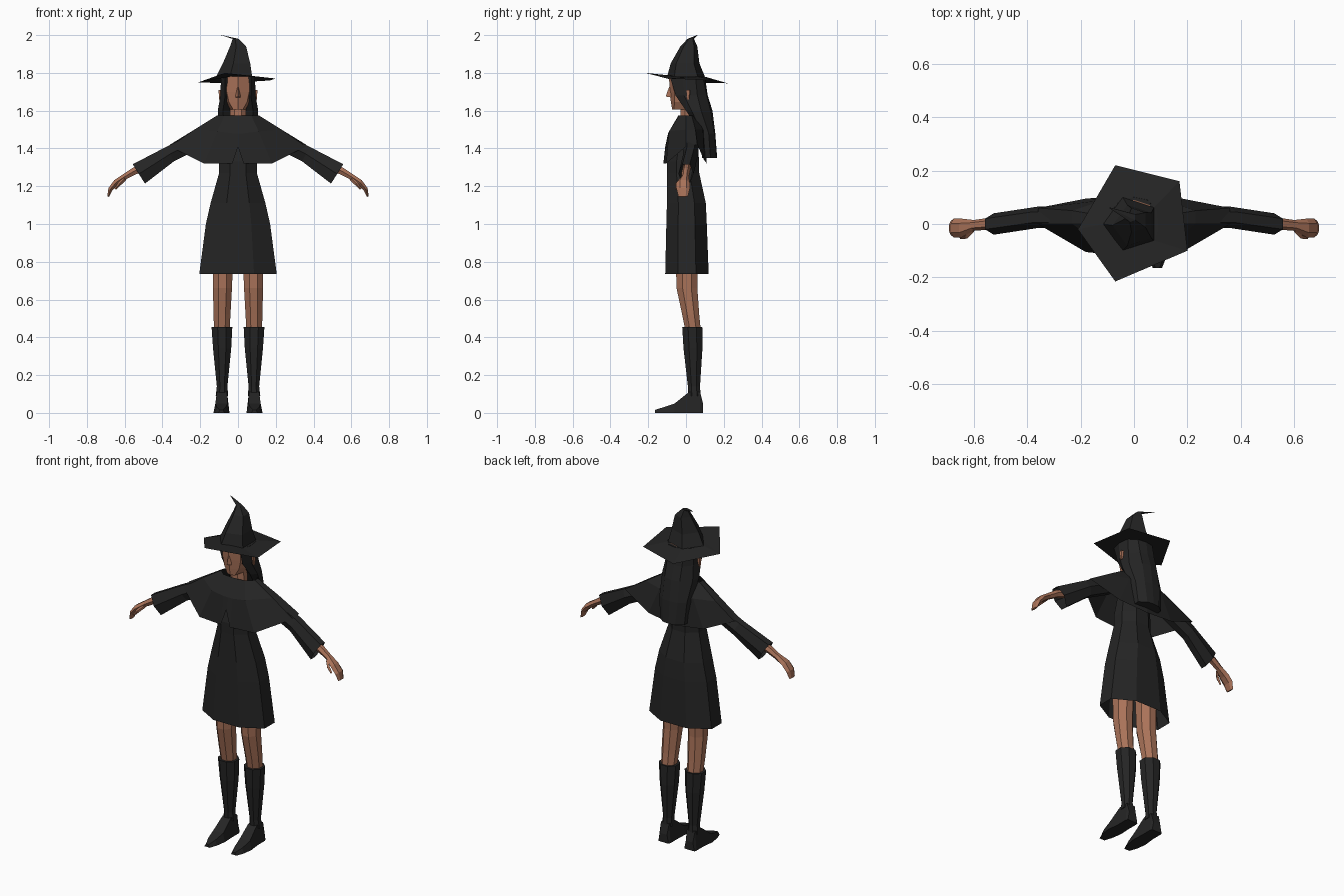
import bpy
import bmesh
from math import pi, sin, cos, atan2

if "Cube" in bpy.data.objects:
    bpy.data.objects.remove(bpy.data.objects["Cube"], do_unlink=True)

SCALE = 0.01  # all part measurements below are in hundredths of a unit


def make_material(name, colour):
    material = bpy.data.materials.new(name)
    material.use_nodes = True
    material.diffuse_color = colour
    material.node_tree.nodes["Principled BSDF"].inputs["Base Color"].default_value = colour
    return material


cloth = make_material("black cloth", (0.018, 0.018, 0.018, 1))
skin = make_material("warm brown skin", (0.4, 0.17, 0.1, 1))


def loft(name, rings, material, cap_start=True, cap_end=True, side=1):
    """Skin a list of equal-sized rings with flat quads; side=-1 mirrors in x."""
    bm = bmesh.new()
    loops = [[bm.verts.new((side * x * SCALE, y * SCALE, z * SCALE)) for x, y, z in ring]
             for ring in rings]
    count = len(loops[0])
    for lower, upper in zip(loops, loops[1:]):
        for i in range(count):
            j = (i + 1) % count
            bm.faces.new((lower[i], lower[j], upper[j], upper[i]))
    if cap_start:
        bm.faces.new(loops[0][::-1])
    if cap_end:
        bm.faces.new(loops[-1])
    bmesh.ops.recalc_face_normals(bm, faces=bm.faces)
    mesh = bpy.data.meshes.new(name)
    bm.to_mesh(mesh)
    bm.free()
    mesh.materials.append(material)
    obj = bpy.data.objects.new(name, mesh)
    bpy.context.collection.objects.link(obj)
    return obj


def oval(x, y, z, rx, ry, sides=8):
    """Horizontal ring with flat sides facing along the axes."""
    grow = 1 / cos(pi / sides)
    angles = [(2 * i + 1) * pi / sides for i in range(sides)]
    return [(x + rx * grow * cos(a), y + ry * grow * sin(a), z) for a in angles]


def symmetric(half, z=None):
    """Complete a half ring whose first and last points lie on x = 0."""
    half = [(p[0], p[1], p[2] if z is None else z) for p in half]
    return half + [(-x, y, h) for x, y, h in half[-2:0:-1]]


def limb(stations, sides=6):
    """Rings across a path in x and z; station = x, y, z, half depth, half height."""
    rings = []
    for i, (x, y, z, depth, height) in enumerate(stations):
        before, after = stations[max(i - 1, 0)], stations[min(i + 1, len(stations) - 1)]
        tilt = atan2(after[2] - before[2], after[0] - before[0])
        ring = []
        for k in range(sides):
            a = 2 * pi * k / sides
            rise = height * sin(a)
            ring.append((x - rise * sin(tilt), y + depth * cos(a), z + rise * cos(tilt)))
        rings.append(ring)
    return rings


# Hat: uneven five-cornered brim and a crown with a bent tip
brim = [(17, 16, 176), (-7, 22, 174.5), (-21, -2, 175), (-7, -21.5, 180), (20, -10, 177)]


def crown_ring(x, y, z, radius):
    return [(x + radius * cos(a), y + radius * sin(a), z)
            for a in [(2 * i + 1) * pi / 5 for i in range(5)]]


crown = [(-1, 0, 178, 10.5), (0, -0.5, 185, 8), (0.5, 1.5, 194, 4.7),
         (-1, 2.5, 198, 1.8), (-9, 6, 200, 0.2)]
loft("witch_hat", [brim] + [crown_ring(*c) for c in crown], cloth)

# Head, neck and nose
head_rings = [
    symmetric([(0, -7.3), (2.5, -6.5), (4, 0), (3, 4), (0, 5)], 160.5),
    symmetric([(0, -8), (4.8, -6), (6.2, 0), (5, 6), (0, 8)], 164.5),
    symmetric([(0, -8.6), (6, -6), (7, 0), (6, 7), (0, 9)], 170),
    symmetric([(0, -9), (6, -6.5), (7, 0), (6, 7), (0, 9)], 178),
]
loft("head", head_rings, skin)
loft("neck", [oval(0, 1, 154, 4.5, 4), oval(0, 1, 163, 4, 4)], skin)
loft("nose", [[(-1.4, -8, 167), (1.4, -8, 167), (0, -10.7, 167.5)],
              [(-0.6, -8, 172.5), (0.6, -8, 172.5), (0, -9, 172.5)]], skin)

# Long hair, hollowed at the front around the face
hair_rings = [
    symmetric([(0, 0), (7, -8.5), (9, -2), (8.5, 5), (5, 9), (0, 10)], 178),
    symmetric([(0, 0), (6.8, -5.5), (9.3, -1), (9, 6), (5, 11), (0, 11.5)], 168),
    symmetric([(0, 5), (8, 0), (10.7, 3), (10, 8), (5, 13), (0, 14)], 160),
    symmetric([(0, 9), (7, 8), (10, 8.5), (9, 12), (5, 15), (0, 15.5)], 148),
    symmetric([(0, 10), (5, 9), (8, 8.5), (8, 13), (4, 16), (0, 16.5)], 135),
]
loft("long_hair", hair_rings, cloth)

# Shoulder cape with a small notch at the front hem
neckline = [(0, -4), (2, -4), (7, -3.5), (11, 0), (11, 3), (7, 5), (0, 6)]
shoulder = [(0, -9.5, 148), (3, -9.5, 148), (11, -9, 149), (23, 0, 150),
            (23, 5, 150), (11, 9, 150), (0, 10, 149)]
hem = [(0, -11, 141), (3, -12, 132), (18, -10.5, 132), (36, 0, 141),
       (36, 6, 142), (18, 9.5, 134), (0, 11, 132)]
loft("shoulder_cape", [symmetric(neckline, 157.5), symmetric(shoulder), symmetric(hem)],
     cloth, cap_start=False, cap_end=False)

# Dress, open at the hem
dress_rings = [oval(0, 0.5, 73.5, 20.5, 11.5), oval(0, 0.3, 100, 17, 10.7),
               oval(0, 0.2, 111, 14.5, 10.3), oval(0, -1.5, 127, 10, 8.5),
               oval(0, -1.5, 133, 10, 8.5), oval(0, 0, 153, 8, 5)]
loft("dress", dress_rings, cloth, cap_start=False)


def foot_slice(y, inner, outer, height):
    return [(inner, y, 0), (outer, y, 0), (outer - 1, y, height), (inner + 1, y, height)]


# Paired parts
for label, side in (("left", 1), ("right", -1)):
    # Ear showing through the hair
    loft(label + "_ear", [[(8, 0, 166), (8, 2, 166), (8, 2.5, 171), (8, 0, 171)],
                          [(10, 0.5, 166), (10, 1.5, 166), (10.3, 2, 171), (10.3, 0, 171)]],
         skin, side=side)

    # Flared sleeve, open at the cuff
    sleeve = [(20, 2.5, 145, 4, 5), (36, 2.5, 137, 4, 5), (52.5, 0, 126.5, 4, 7)]
    loft(label + "_sleeve", limb(sleeve), cloth, cap_end=False, side=side)

    # Forearm flowing into a drooping hand, plus thumb
    arm = [(44, 1, 132, 2.2, 2.2), (55, 0, 128, 2.2, 2.2), (60, -0.5, 125, 2, 1.8),
           (64.5, -1.5, 122, 3.5, 1.8), (67.5, -1.5, 118.5, 3.5, 1.4),
           (68.7, -1.5, 114.5, 2.5, 0.6)]
    loft(label + "_forearm_and_hand", limb(arm), skin, side=side)
    thumb = [(60, -2, 124, 1, 1), (62.5, -4.5, 121.5, 1, 1), (65, -5, 118.5, 0.6, 0.6)]
    loft(label + "_thumb", limb(thumb, 4), skin, side=side)

    # Bare leg
    leg = [oval(8.5, 4, 42, 4, 4), oval(8.5, 2.5, 52, 4.5, 4.5),
           oval(8.2, 0.5, 66, 5, 5.5), oval(8, 0.5, 84, 5.5, 6)]
    loft(label + "_leg", leg, skin, side=side)

    # Tall boot with a pointed foot
    boot = [oval(8.5, 4.5, 9, 3.3, 3.3), oval(8.4, 4.2, 14, 2.8, 3.2),
            oval(8.4, 3.7, 34, 4.8, 5), oval(8.5, 3.3, 45.5, 5.5, 5.3)]
    loft(label + "_boot_shaft", boot, cloth, side=side)
    foot = [foot_slice(9, 5.2, 11.8, 5), foot_slice(7.5, 4.8, 12.2, 11),
            foot_slice(1.5, 4.8, 12.2, 11), foot_slice(-6, 4.5, 13, 5),
            foot_slice(-12, 5.5, 12.2, 3), foot_slice(-16.5, 7, 10.5, 1.5)]
    loft(label + "_boot_foot", foot, cloth, side=side)
